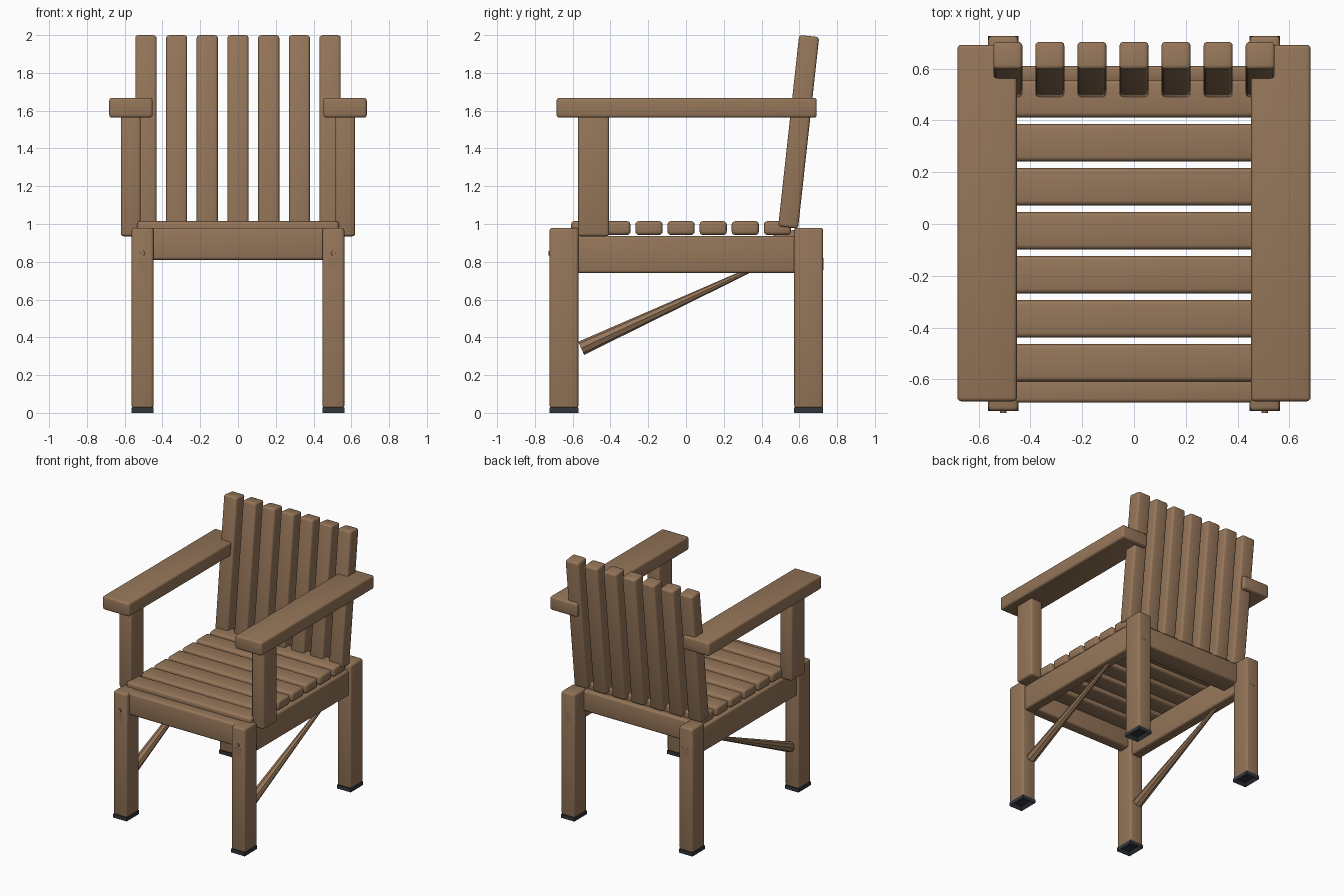
import bpy, bmesh, math
from mathutils import Vector

if "Cube" in bpy.data.objects:
    bpy.data.objects.remove(bpy.data.objects["Cube"])


def material(name, rgb):
    m = bpy.data.materials.new(name)
    m.diffuse_color = (*rgb, 1)
    m.use_nodes = True
    m.node_tree.nodes["Principled BSDF"].inputs["Base Color"].default_value = m.diffuse_color
    return m


WOOD = material("brown wood", (0.30, 0.18, 0.10))
RUBBER = material("dark rubber", (0.03, 0.037, 0.047))


def finish(bm, name, mat, bevel=0.0):
    if bevel:
        bmesh.ops.bevel(bm, geom=bm.edges[:], offset=bevel, segments=3,
                        profile=0.5, affect='EDGES')
    bmesh.ops.recalc_face_normals(bm, faces=bm.faces[:])
    me = bpy.data.meshes.new(name)
    bm.to_mesh(me)
    bm.free()
    me.materials.append(mat)
    ob = bpy.data.objects.new(name, me)
    bpy.context.collection.objects.link(ob)
    bpy.ops.object.select_all(action='DESELECT')
    ob.select_set(True)
    bpy.context.view_layer.objects.active = ob
    bpy.ops.object.shade_smooth_by_angle(angle=math.radians(40))
    return ob


def box(name, x, y, z, mat=WOOD, bevel=0.015):
    """Rounded board from (min, max) ranges."""
    bm = bmesh.new()
    bmesh.ops.create_cube(bm, size=1)
    for v in bm.verts:
        v.co = [(r[0] + r[1]) / 2 + c * (r[1] - r[0])
                for r, c in zip((x, y, z), v.co)]
    return finish(bm, name, mat, bevel)


def prism(name, x, pts, bevel=0.015):
    """Side profile of (y, z) points extruded along x."""
    bm = bmesh.new()
    f = bm.faces.new([bm.verts.new((x[0], y, z)) for y, z in pts])
    r = bmesh.ops.extrude_face_region(bm, geom=[f])
    vs = [g for g in r['geom'] if isinstance(g, bmesh.types.BMVert)]
    bmesh.ops.translate(bm, vec=(x[1] - x[0], 0, 0), verts=vs)
    return finish(bm, name, WOOD, bevel)


def rod(name, a, b, r1, r2, sides):
    a, b = Vector(a), Vector(b)
    bm = bmesh.new()
    bmesh.ops.create_cone(bm, cap_ends=True, segments=sides, radius1=r1,
                          radius2=r2, depth=(b - a).length)
    rot = (b - a).to_track_quat('Z', 'Y')
    for v in bm.verts:
        v.co = rot @ v.co + (a + b) / 2
    return finish(bm, name, WOOD)


def foot(name, x, y):
    """Rubber cap, hollow underneath."""
    bm = bmesh.new()
    bmesh.ops.create_cube(bm, size=1)
    for v in bm.verts:
        v.co = ((x[0] + x[1]) / 2 + v.co.x * (x[1] - x[0]),
                (y[0] + y[1]) / 2 + v.co.y * (y[1] - y[0]),
                (v.co.z + 0.5) * 0.028)
    bm.normal_update()
    low = [f for f in bm.faces if f.normal.z < -0.9]
    bmesh.ops.inset_region(bm, faces=low, thickness=0.03)
    for v in low[0].verts:
        v.co.z = 0.022
    return finish(bm, name, RUBBER)


def span(s, a, b):
    return tuple(sorted((s * a, s * b)))


for s, side in ((-1, "left"), (1, "right")):
    # legs with feet and fixings
    leg_x = span(s, 0.447, 0.563)
    for end, y, face in (("front", (-0.722, -0.57), -1), ("back", (0.573, 0.726), 1)):
        box(f"{end}_leg_{side}", leg_x, y, (0.024, 0.98))
        foot(f"{end}_foot_{side}", leg_x, y)
        yf = y[0] if face < 0 else y[1]
        box(f"{end}_leg_plate_{side}", span(s, 0.477, 0.533),
            tuple(sorted((yf - face * 0.005, yf + face * 0.001))), (0.757, 0.82), bevel=0)
    rod(f"bolt_{side}", (s * 0.505, -0.71, 0.845), (s * 0.505, -0.729, 0.845),
        0.014, 0.012, 12)
    # side frame
    box(f"side_rail_{side}", span(s, 0.46, 0.545), (-0.59, 0.59), (0.74, 0.937))
    rod(f"brace_{side}", (s * 0.5, -0.555, 0.342), (s * 0.5, 0.38, 0.775), 0.038, 0.012, 8)
    # arms
    box(f"arm_post_{side}", span(s, 0.515, 0.62), (-0.572, -0.407), (0.935, 1.575))
    box(f"armrest_{side}", span(s, 0.452, 0.682), (-0.685, 0.692), (1.563, 1.668))

# front and back aprons
box("front_apron", (-0.47, 0.47), (-0.69, -0.6), (0.81, 0.98))
prism("back_apron", (-0.47, 0.47),
      [(0.45, 0.81), (0.61, 0.81), (0.61, 0.97), (0.57, 0.97), (0.45, 0.935)])

# seat slats
for i in range(7):
    y = -0.536 + i * 0.17
    box(f"seat_slat_{i + 1}", (-0.535, 0.535), (y - 0.072, y + 0.072), (0.942, 1.015),
        bevel=0.018)

# leaning back slats
for i in range(7):
    x = (i - 3) * 0.1625
    prism(f"back_slat_{i + 1}", (x - 0.056, x + 0.056),
          [(0.488, 0.987), (0.593, 0.975), (0.705, 1.989), (0.599, 2.001)])
